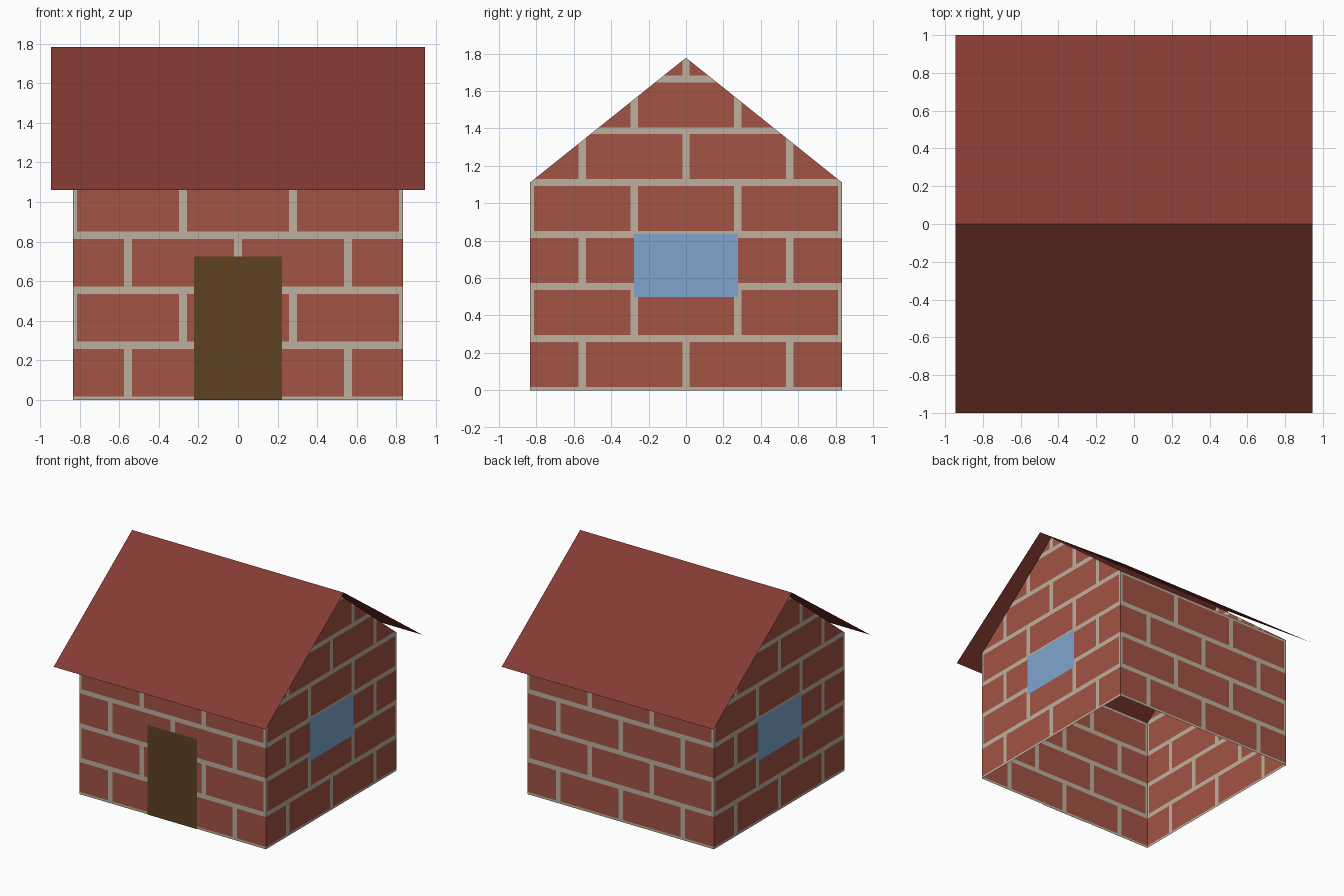
import bpy, bmesh
from mathutils import Vector

if "Cube" in bpy.data.objects:
    bpy.data.objects.remove(bpy.data.objects["Cube"])

H = 0.833            # half width of the square house
EAVE, RIDGE = 1.112, 1.778
BRICK_W, BRICK_H = 2 * H / 3, 0.2775
JOINT_U, JOINT_Z = 0.020, 0.0185   # half widths of the mortar joints


def material(name, srgb):
    lin = [((c / 255 + 0.055) / 1.055) ** 2.4 for c in srgb]
    m = bpy.data.materials.new(name)
    m.diffuse_color = (*lin, 1)
    m.use_nodes = True
    m.node_tree.nodes["Principled BSDF"].inputs["Base Color"].default_value = m.diffuse_color
    return m


brick = material("brick_red", (162, 83, 67))
mortar = material("mortar_grey", (190, 177, 159))
roof_red = material("roof_red", (132, 58, 51))
door_brown = material("door_brown", (96, 66, 34))
glass_blue = material("window_blue", (127, 165, 207))


def make(name, bm, *mats):
    me = bpy.data.meshes.new(name)
    bm.to_mesh(me)
    bm.free()
    for m in mats:
        me.materials.append(m)
    ob = bpy.data.objects.new(name, me)
    bpy.context.collection.objects.link(ob)
    return ob


def sheet(name, polys, mat):
    bm = bmesh.new()
    for pts in polys:
        bm.faces.new([bm.verts.new(p) for p in pts])
    bmesh.ops.remove_doubles(bm, verts=bm.verts[:], dist=1e-5)
    return make(name, bm, mat)


def is_brick(u, z):
    """Running bond: every other course is shifted by half a brick."""
    row = int(z // BRICK_H)
    fz = z - row * BRICK_H
    fu = (u + (row % 2) * BRICK_W / 2) % BRICK_W
    return (JOINT_Z < fz < BRICK_H - JOINT_Z) and (JOINT_U < fu < BRICK_W - JOINT_U)


def wall(name, place, gable):
    """Wall outline cut along the mortar lines, coloured by the bond rule."""
    outline = [(-H, 0), (H, 0), (H, EAVE)] + ([(0, RIDGE)] if gable else []) + [(-H, EAVE)]
    bm = bmesh.new()
    bm.faces.new([bm.verts.new((u, 0, z)) for u, z in outline])

    def cut(co, no):
        bmesh.ops.bisect_plane(bm, geom=bm.verts[:] + bm.edges[:] + bm.faces[:],
                               plane_co=co, plane_no=no, dist=1e-5)

    for i in range(8):
        for s in (-1, 1):
            cut((0, 0, i * BRICK_H + s * JOINT_Z), (0, 0, 1))
            cut(((i - 3) * BRICK_W / 2 + s * JOINT_U, 0, 0), (1, 0, 0))
    for f in bm.faces:
        c = f.calc_center_median()
        f.material_index = 0 if is_brick(c.x, c.z) else 1
    for v in bm.verts:
        v.co = Vector(place(v.co.x, v.co.z))
    return make(name, bm, brick, mortar)


# Four walls, open underneath
wall("front_wall", lambda u, z: (u, -H, z), False)
wall("back_wall", lambda u, z: (-u, H, z), False)
wall("right_wall", lambda u, z: (H, u, z), True)
wall("left_wall", lambda u, z: (-H, -u, z), True)

# Folded roof sheet with overhang
RX, RY, RZ, TOP = 0.945, 1.0, 1.06, 1.782
sheet("roof", [
    [(-RX, -RY, RZ), (RX, -RY, RZ), (RX, 0, TOP), (-RX, 0, TOP)],
    [(RX, RY, RZ), (-RX, RY, RZ), (-RX, 0, TOP), (RX, 0, TOP)],
], roof_red)

# Door plate just in front of the front wall
D = H + 0.004
sheet("door", [[(-0.222, -D, 0), (0.222, -D, 0), (0.222, -D, 0.724), (-0.222, -D, 0.724)]], door_brown)

# Window plates on both gable walls
for name, s in (("right_window", 1), ("left_window", -1)):
    sheet(name, [[(s * D, -s * 0.278, 0.5), (s * D, s * 0.278, 0.5),
                  (s * D, s * 0.278, 0.835), (s * D, -s * 0.278, 0.835)]], glass_blue)
